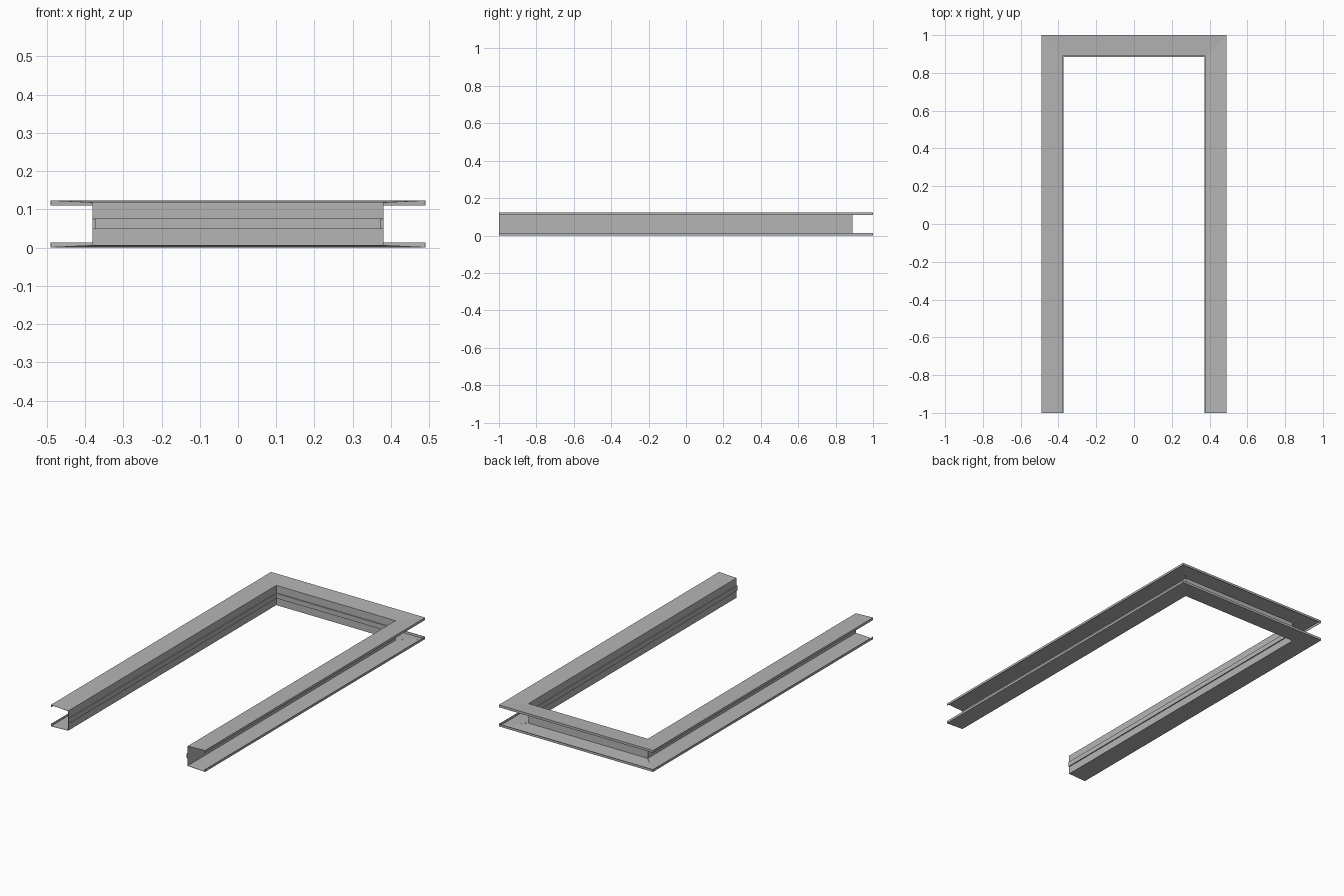
import bpy, bmesh

if "Cube" in bpy.data.objects:
    bpy.data.objects.remove(bpy.data.objects["Cube"])

W, L, H = 0.49, 1.0, 0.1235  # half width, half length, depth of the frame
SHEET = 0.0015               # sheet metal thickness

steel = bpy.data.materials.new("dark_grey_steel")
steel.diffuse_color = (0.46, 0.46, 0.46, 1)
steel.use_nodes = True
steel.node_tree.nodes["Principled BSDF"].inputs["Base Color"].default_value = steel.diffuse_color


def mirrored(half):
    """Complete a section that is symmetric about mid depth."""
    return half + [(d, H - z) for d, z in reversed(half)]


# Sections as (inset from outer edge, height)
channel = mirrored([(0, 0.0135), (0, 0), (0.111, 0.005)])
stop = mirrored([(0.111, 0.048), (0.117, 0.048)])


def strip(name, section, start, end):
    """Sheet strip lofted between two end stations (functions of inset)."""
    bm = bmesh.new()
    rows = [[bm.verts.new((*station(d), z)) for d, z in section]
            for station in (start, end)]
    for i in range(len(section) - 1):
        bm.faces.new((rows[0][i], rows[1][i], rows[1][i + 1], rows[0][i + 1]))
    me = bpy.data.meshes.new(name)
    bm.to_mesh(me)
    bm.free()
    me.materials.append(steel)
    ob = bpy.data.objects.new(name, me)
    bpy.context.collection.objects.link(ob)
    # Thickness grows into the section
    mod = ob.modifiers.new("sheet_thickness", 'SOLIDIFY')
    mod.thickness = SHEET
    mod.offset = -1
    mod.use_even_offset = True


# Stations along the frame path: jamb feet and mitred corners
def left_foot(d): return (-W + d, -L)
def left_mitre(d): return (-W + d, L - d)
def right_mitre(d): return (W - d, L - d)
def right_foot(d): return (W - d, -L)


# Two jambs and the header joining them, each with its raised door stop
for name, start, end in (("left_jamb", left_foot, left_mitre),
                         ("header", left_mitre, right_mitre),
                         ("right_jamb", right_mitre, right_foot)):
    strip(name, channel, start, end)
    strip(name + "_stop", stop, start, end)
